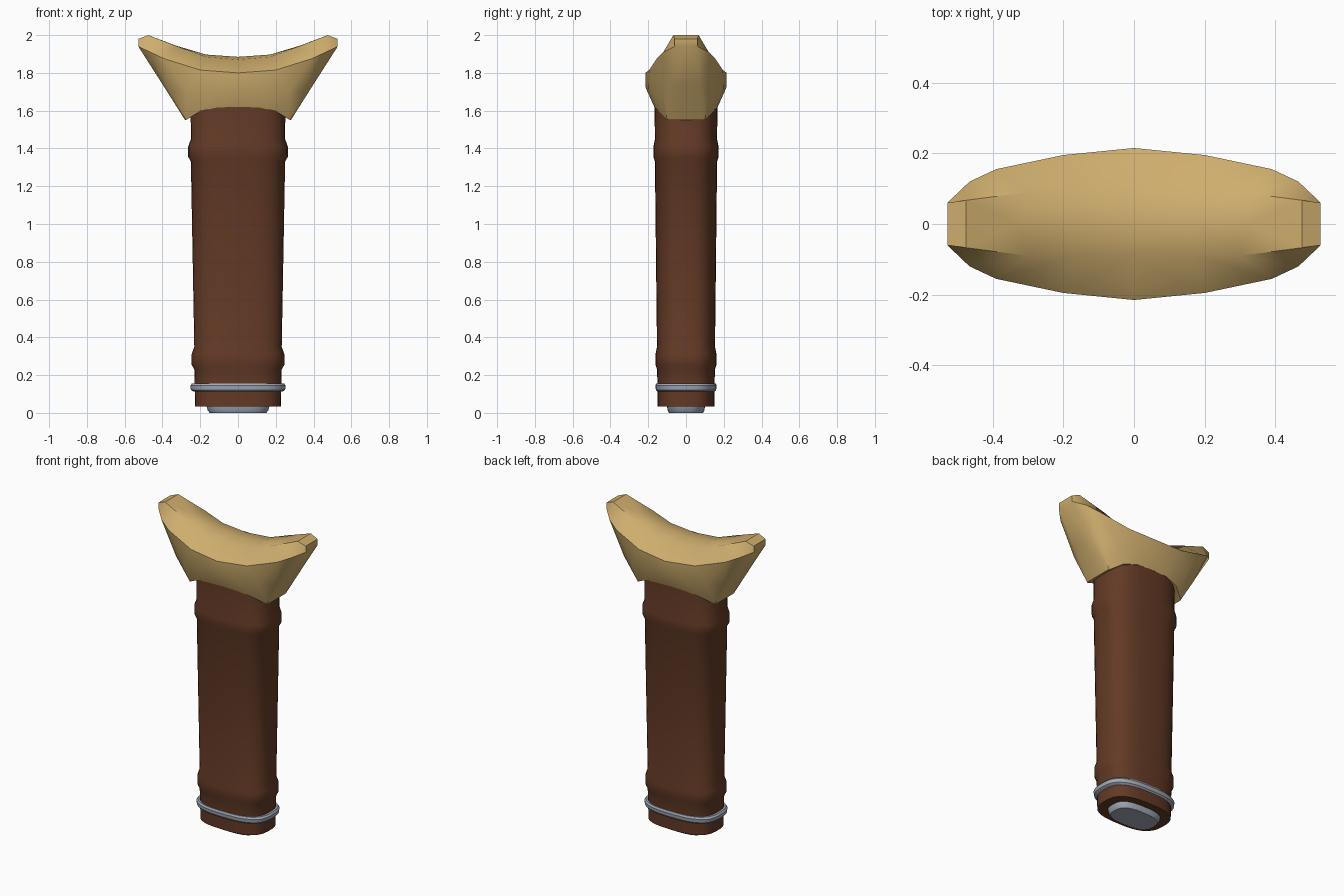
import bpy, bmesh, math

cube = bpy.data.objects.get("Cube")
if cube:
    bpy.data.objects.remove(cube)


def material(name, rgb):
    m = bpy.data.materials.new(name)
    m.use_nodes = True
    m.diffuse_color = (*rgb, 1)
    m.node_tree.nodes["Principled BSDF"].inputs["Base Color"].default_value = (*rgb, 1)
    return m


WOOD = material("brown wood", (0.125, 0.042, 0.019))
BONE = material("tan bone", (0.62, 0.42, 0.155))
STEEL = material("grey steel", (0.36, 0.4, 0.47))


def finish(bm, name, mat, angle):
    bmesh.ops.recalc_face_normals(bm, faces=bm.faces)
    mesh = bpy.data.meshes.new(name)
    bm.to_mesh(mesh)
    bm.free()
    mesh.materials.append(mat)
    obj = bpy.data.objects.new(name, mesh)
    bpy.context.collection.objects.link(obj)
    bpy.ops.object.select_all(action="DESELECT")
    obj.select_set(True)
    bpy.context.view_layer.objects.active = obj
    bpy.ops.object.shade_smooth_by_angle(angle=math.radians(angle))
    return obj


def oval(t, power=2.8):
    c, s = math.cos(t), math.sin(t)
    return [math.copysign(abs(v) ** (2 / power), v) for v in (c, s)]


def loft(name, profile, mat, sides=40):
    """Stack rounded-rectangle rings given as (z, half width, half depth)."""
    bm = bmesh.new()
    unit = [oval(math.tau * (i + 0.5) / sides) for i in range(sides)]
    rings = [[bm.verts.new((x * w, y * d, z)) for x, y in unit] for z, w, d in profile]
    for a, b in zip(rings, rings[1:]):
        for i in range(sides):
            j = (i + 1) % sides
            bm.faces.new((a[i], a[j], b[j], b[i]))
    bm.faces.new(rings[0])
    bm.faces.new(rings[-1])
    return finish(bm, name, mat, 35)


# Grip with a raised band near each end
def band(z, w, d):
    return [(z - 0.06, w, d), (z - 0.035, w + 0.014, d + 0.008),
            (z + 0.02, w + 0.014, d + 0.008), (z + 0.06, w, d)]


loft("grip", [(0.035, 0.228, 0.15), (0.15, 0.23, 0.151), *band(0.29, 0.232, 0.154),
              *band(1.39, 0.25, 0.165), (1.7, 0.252, 0.168)], WOOD)

# Metal collar and end plug
loft("collar", [(0.112, 0.235, 0.15), (0.122, 0.25, 0.16), (0.145, 0.253, 0.163),
                (0.156, 0.244, 0.157)], STEEL)
loft("end_plug", [(0, 0.15, 0.09), (0.012, 0.16, 0.097), (0.04, 0.168, 0.102)], STEEL)

# Flared pommel: one quarter in slanted slices, each from crest to underside
slices = [
    [(0, 0, 1.885), (0, 0.09, 1.87), (0, 0.215, 1.8), (0, 0.213, 1.72), (0, 0.168, 1.62)],
    [(0.17, 0, 1.897), (0.17, 0.09, 1.885), (0.2, 0.195, 1.815), (0.13, 0.198, 1.71), (0.11, 0.165, 1.617)],
    [(0.33, 0, 1.945), (0.3, 0.09, 1.932), (0.39, 0.155, 1.875), (0.27, 0.17, 1.7), (0.2, 0.148, 1.597)],
    [(0.475, 0, 2), (0.475, 0.067, 2), (0.465, 0.12, 1.91), (0.36, 0.12, 1.7), (0.275, 0.1, 1.55)],
    [(0.528, 0, 1.98), (0.528, 0.06, 1.98), (0.528, 0.06, 1.94), (0.4, 0.075, 1.74), (0.28, 0.09, 1.55)],
]
bm = bmesh.new()
rows = [[bm.verts.new(p) for p in s] for s in slices]
for row in rows:
    x, y, z = row[-1].co
    row.append(bm.verts.new((x, 0, z)))
for a, b in zip(rows, rows[1:]):
    for i in range(len(a) - 1):
        bm.faces.new((a[i], a[i + 1], b[i + 1], b[i]))
# Narrow outer end
end = rows[-1]
mid = [end[0]] + [bm.verts.new((v.co.x, 0, v.co.z)) for v in end[2:4]] + [end[5]]
bm.faces.new((end[0], end[1], end[2], mid[1]))
bm.faces.new((mid[1], end[2], end[3], mid[2]))
bm.faces.new((mid[2], end[3], end[4], mid[3]))
# Mirror the quarter front to back and side to side
for axis in (0, 1):
    copy = bmesh.ops.duplicate(bm, geom=bm.verts[:] + bm.edges[:] + bm.faces[:])
    for v in [g for g in copy["geom"] if isinstance(g, bmesh.types.BMVert)]:
        v.co[axis] *= -1
    bmesh.ops.remove_doubles(bm, verts=bm.verts[:], dist=0.0005)
finish(bm, "pommel", BONE, 40)
